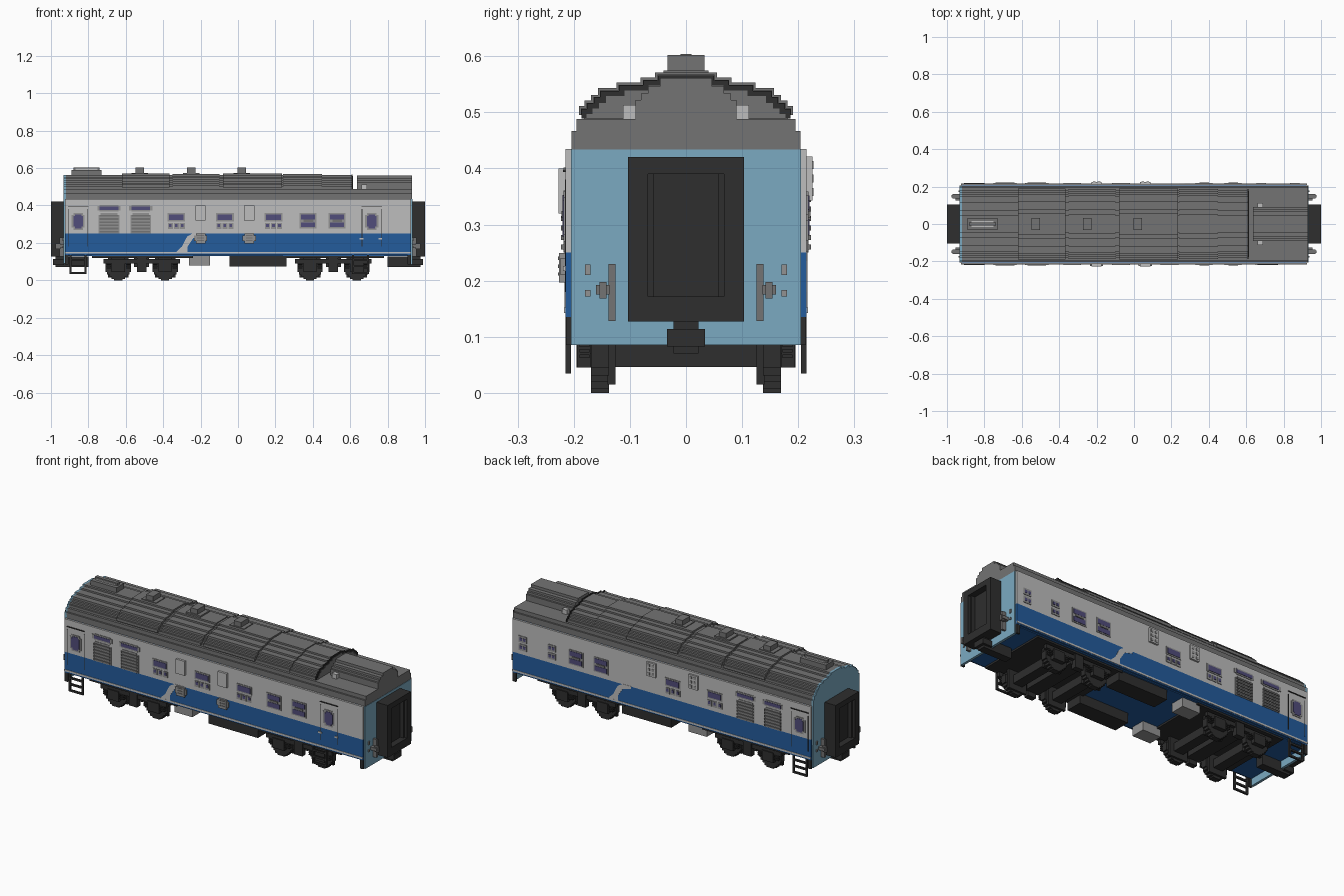
import bpy, bmesh

cube = bpy.data.objects.get("Cube")
if cube:
    bpy.data.objects.remove(cube, do_unlink=True)


def material(name, r, g, b):
    lin = [(c / 255) ** 2.2 for c in (r, g, b)] + [1]
    m = bpy.data.materials.new(name)
    m.use_nodes = True
    m.diffuse_color = lin
    m.node_tree.nodes["Principled BSDF"].inputs["Base Color"].default_value = lin
    return m


LIGHT = material("light grey", 188, 188, 188)
BLUE = material("deep blue", 40, 92, 155)
SKY = material("pale blue", 122, 168, 192)
ROOF = material("roof grey", 115, 115, 115)
MID = material("mid grey", 145, 145, 145)
DARK = material("charcoal", 50, 50, 50)
GLASS = material("violet glass", 82, 78, 122)


def finish(name, mat, bm):
    bmesh.ops.recalc_face_normals(bm, faces=bm.faces)
    me = bpy.data.meshes.new(name)
    bm.to_mesh(me)
    bm.free()
    me.materials.append(mat)
    ob = bpy.data.objects.new(name, me)
    bpy.context.collection.objects.link(ob)


def boxes(name, mat, items):
    """One object made of boxes given as x, y and z ranges."""
    bm = bmesh.new()
    for x0, x1, y0, y1, z0, z1 in items:
        for v in bmesh.ops.create_cube(bm, size=1)["verts"]:
            v.co.x = x1 if v.co.x > 0 else x0
            v.co.y = y1 if v.co.y > 0 else y0
            v.co.z = z1 if v.co.z > 0 else z0
    finish(name, mat, bm)


def prism(name, mat, outline, a, b, place):
    """Extrude a 2D outline from a to b; place turns (u, v, depth) into a point."""
    bm = bmesh.new()
    near = [bm.verts.new(place(u, v, a)) for u, v in outline]
    far = [bm.verts.new(place(u, v, b)) for u, v in outline]
    bm.faces.new(near)
    bm.faces.new(far[::-1])
    for i in range(len(outline)):
        bm.faces.new((near[i - 1], far[i - 1], far[i], near[i]))
    finish(name, mat, bm)


def along_x(u, v, d):
    return (d, u, v)


def along_y(u, v, d):
    return (u, d, v)


def both(items):
    """Mirror boxes across y."""
    return items + [(x0, x1, -y1, -y0, z0, z1) for x0, x1, y0, y1, z0, z1 in items]


def ends(items):
    """Mirror boxes across x."""
    return items + [(-x1, -x0, y0, y1, z0, z1) for x0, x1, y0, y1, z0, z1 in items]


def plate(side, x, z, w, h, depth):
    """A raised box on the side wall, centred on x and z."""
    y0, y1 = sorted((side * 0.21, side * (0.215 + depth)))
    return (x - w / 2, x + w / 2, y0, y1, z - h / 2, z + h / 2)


# Body shell
boxes("body_core", BLUE, [(-.92, .92, -.205, .205, .13, .435)])
boxes("side_lower", BLUE, both([(-.925, .925, .203, .215, .135, .25)]))
boxes("side_upper", LIGHT, both([(-.925, .925, .203, .215, .25, .435)]))
boxes("sill_strip", LIGHT, both([(-.925, .925, .21, .217, .142, .152)]))
swoosh = [(-.19, .252), (-.19, .238), (-.24, .225), (-.27, .18), (-.27, .152),
          (-.33, .152), (-.3, .18), (-.28, .22), (-.27, .235), (-.24, .252)]
for s, label in ((-1, "front"), (1, "back")):
    prism("swoosh_" + label, LIGHT, [(-s * u, v) for u, v in swoosh], s * .213, s * .2165, along_y)

# Stepped roof: half width and top of each step
steps = [(.204, .467), (.195, .488), (.182, .502), (.172, .512), (.16, .522),
         (.148, .534), (.115, .544), (.072, .553), (.046, .562)]


def roof_outline(base, grow=0.0, levels=steps):
    half, z = [], base
    for w, top in levels:
        half += [(w + grow, z), (w + grow, top + grow)]
        z = top + grow
    return half + [(-y, z) for y, z in reversed(half)]


prism("main_roof", ROOF, roof_outline(.434), -.92, .612, along_x)
prism("low_roof", ROOF, roof_outline(.434, 0, steps[:2]), .6, .93, along_x)
prism("roof_end_skin", DARK, roof_outline(.489, .004, steps[2:]), .606, .613, along_x)
prism("roof_end_face", ROOF, roof_outline(.489, -.005, steps[2:]), .61, .615, along_x)
hump = [(.09, .522), (.08, .534), (.068, .546), (.046, .561)]
prism("roof_hump", ROOF, roof_outline(.487, 0, hump), .636, .93, along_x)
for i, (x0, x1) in enumerate([(-.62, -.365), (-.35, -.1), (-.08, .235), (.24, .45)]):
    prism("roof_panel_%d" % i, ROOF, roof_outline(.495, .009 if i % 2 == 0 else .005, steps[2:]),
          x0, x1, along_x)
boxes("roof_lamps", LIGHT, both([(.66, .69, .088, .112, .487, .513)]))
boxes("long_roof_vent", ROOF, [(-.89, -.73, -.033, .033, .55, .59),
                               (-.88, -.74, -.01, .01, .58, .604)])
boxes("long_vent_cap", LIGHT, [(-.87, -.75, -.015, .015, .585, .597)])
vents = []
for x in (-.525, -.25, .02):
    vents += [(x - .045, x + .045, -.04, .04, .55, .575), (x - .022, x + .022, -.033, .033, .55, .602)]
boxes("roof_vents", ROOF, vents)

# End walls, gangways and couplers
prism("rear_end_wall", SKY, [(-.205, .09), (.205, .09)] + roof_outline(.434), -.932, -.918, along_x)
boxes("front_end_wall", SKY, [(.918, .932, -.205, .205, .085, .434)])
boxes("gangway", DARK, ends([(.93, .965, -.103, .103, .127, .42),
                             (.93, 1, -.103, -.068, .127, .42), (.93, 1, .068, .103, .127, .42),
                             (.93, 1, -.07, .07, .39, .42), (.93, 1, -.07, .07, .127, .172),
                             (.93, .985, -.07, -.058, .17, .39), (.93, .985, .058, .07, .17, .39)]))
boxes("coupler", DARK, ends([(.8, .975, -.022, .022, .07, .128), (.93, .99, -.034, .034, .083, .114)]))
boxes("end_handles", ROOF, ends(both([(.93, .955, .126, .138, .128, .23), (.93, .97, .136, .16, .175, .192),
                                      (.95, .975, .142, .154, .168, .198)])))
boxes("end_sockets", MID, ends(both([(.93, .937, .17, .18, .21, .229), (.93, .937, .17, .18, .172, .183)])))
boxes("corner_posts", DARK, ends(both([(.905, .925, .204, .214, .085, .14)])))

# Side fittings, sorted into frames, panes, slats and boxes
frames, panes, slats, covers, lines = [], [], [], [], []


def triple_window(s, x):
    frames.append(plate(s, x, .338, .095, .045, .003))
    panes.append(plate(s, x, .338, .078, .03, .005))
    for dx in (-.032, 0, .032):
        frames.append(plate(s, x + dx, .29, .027, .034, .003))
        panes.append(plate(s, x + dx, .293, .014, .016, .005))


def cross_window(s, x):
    frames.append(plate(s, x, .318, .09, .082, .003))
    for dz in (-.021, .021):
        panes.append(plate(s, x, .318 + dz, .075, .026, .005))
    slats.append(plate(s, x, .318, .05, .012, .007))


def louvre(s, x):
    frames.append(plate(s, x, .3, .112, .1, .002))
    frames.append(plate(s, x, .305, .09, .11, .003))
    for i in range(6):
        slats.append(plate(s, x, .26 + i * .017, .1, .009, .008))
    frames.append(plate(s, x, .385, .125, .024, .003))
    frames.append(plate(s, x, .385, .1, .034, .003))
    panes.append(plate(s, x, .385, .1, .018, .005))


def door(s, x):
    frames.append(plate(s, x, .315, .07, .068, .003))
    frames.append(plate(s, x, .315, .05, .09, .003))
    panes.append(plate(s, x, .315, .05, .055, .005))
    panes.append(plate(s, x, .315, .034, .074, .005))
    lines.append(plate(s, x, .396, .11, .005, .004))
    for dx in (-.052, .052):
        lines.append(plate(s, x + dx, .28, .003, .2, .001))


for s in (-1, 1):
    door(s, -.855)
    louvre(s, -.69)
    louvre(s, -.52)
    for x in (-.33, -.07):
        triple_window(s, x)
    for x in (.375, .53):
        cross_window(s, x)
triple_window(-1, .19)
door(-1, .715)

# Front cabinets and the lower boxes beneath them, studded cabinets at the back
for x in (-.2, .06):
    covers.append(plate(-1, x, .36, .055, .08, .012))
    frames.append(plate(-1, x, .223, .05, .052, .011))
    frames.append(plate(-1, x, .225, .07, .03, .009))
    slats += [plate(-1, x, z, .036, .006, .013) for z in (.212, .226, .24)]
    covers.append(plate(1, x, .382, .055, .078, .01))
    frames += [plate(1, x + dx, .382 + dz, .014, .014, .012) for dx in (-.013, .013) for dz in (-.024, 0, .024)]
# Small paired windows at the back
for x in (.68, .86):
    for z in (.29, .335):
        frames.append(plate(1, x, z, .05, .036, .003))
        panes += [plate(1, x + dx, z, .014, .016, .005) for dx in (-.011, .011)]
covers += [plate(-1, x, .222, .02, .009, .004) for x in (.66, .76)]
boxes("window_frames", MID, frames)
boxes("window_panes", GLASS, panes)
boxes("louvre_slats", ROOF, slats)
boxes("side_cabinets", LIGHT, covers)
boxes("door_lines", DARK, lines)

# Ladders
ladder = []
for x, s in ((-.855, -1), (-.855, 1), (.655, -1)):
    for dx in (-.04, .04):
        ladder.append((x + dx - .005, x + dx + .005, s * .21 - .005, s * .21 + .005, .035, .14))
    for z in (.04, .075, .11):
        ladder.append((x - .04, x + .04, s * .21 - .005, s * .21 + .005, z - .005, z + .005))
boxes("ladders", DARK, ladder)

# Underframe and equipment
boxes("underframe", DARK, ends([(.24, .78, -.2, .2, .12, .135)]))
boxes("long_tanks", DARK, both([(-.045, .26, .1, .195, .075, .14)]))
boxes("grey_tanks", MID, both([(-.262, -.15, .11, .19, .08, .14)]))

# Bogies with blocky wheels
for cx, label in ((-.515, "rear"), (.51, "lead")):
    frame, wheels, springs = [], [], []
    frame += both([(cx - .205, cx + .205, .17, .188, .09, .113), (cx - .025, cx + .025, .165, .195, .045, .125)])
    frame.append((cx - .04, cx + .04, -.17, .17, .07, .125))
    for x in (cx - .125, cx + .125):
        frame.append((x - .028, x + .028, -.165, .165, .046, .092))
        frame += both([(x - .035, x + .035, .17, .193, .045, .1)])
        for w, h in ((.068, .022), (.06, .036), (.048, .048), (.036, .06), (.022, .067)):
            wheels += both([(x - w, x + w, .137, .169, .067 - h, .067 + h)])
        wheels += both([(x - .055, x + .055, .126, .14, .015, .12)])
        for dx in (-.052, .052):
            springs += both([(x + dx - .012, x + dx + .012, .172, .19, .062 + i * .01, .068 + i * .01)
                             for i in range(3)])
    boxes(label + "_bogie_frame", DARK, frame)
    boxes(label + "_wheels", DARK, wheels)
    boxes(label + "_springs", DARK, springs)
